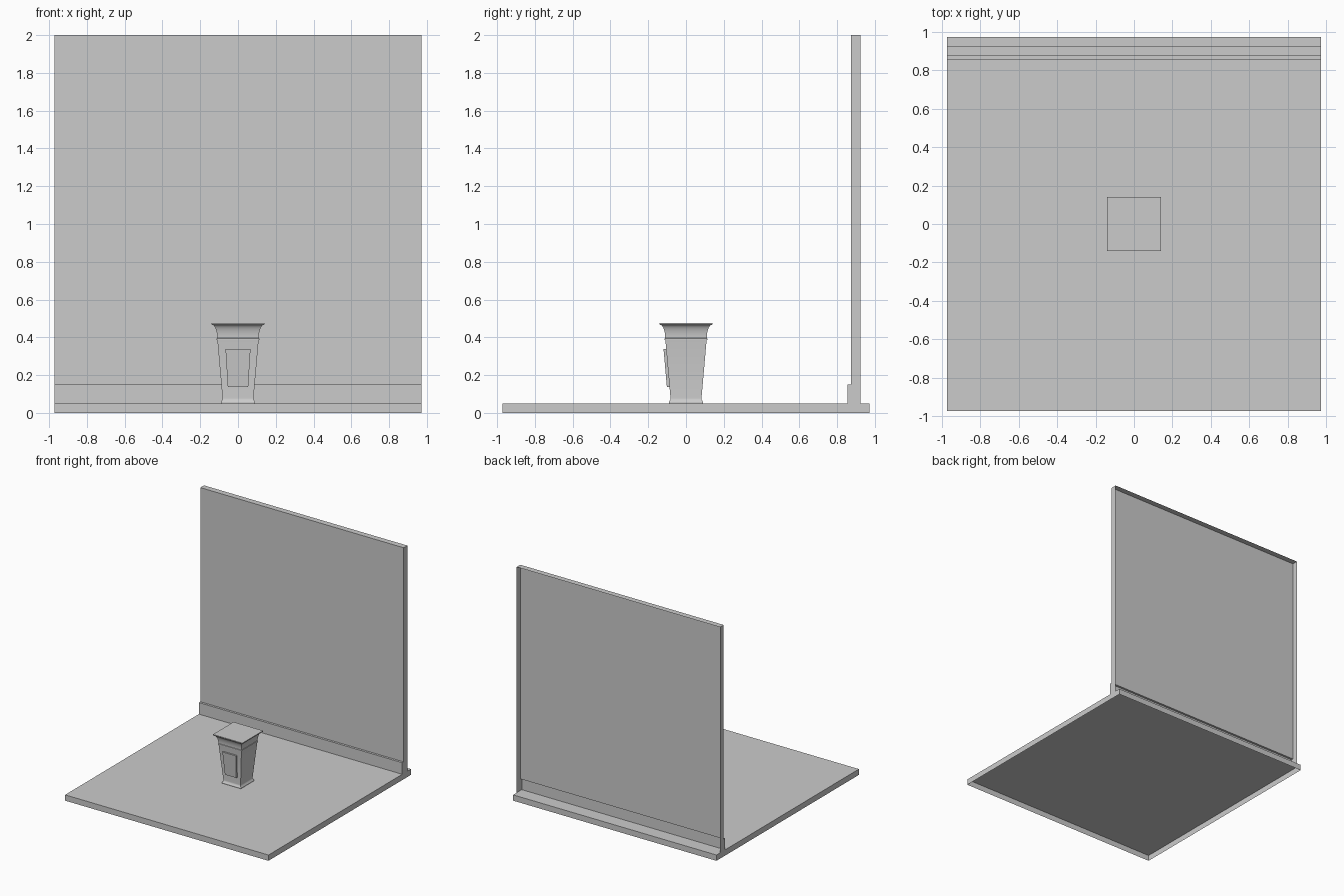
import bpy, bmesh, math
from mathutils import Vector

if "Cube" in bpy.data.objects:
    bpy.data.objects.remove(bpy.data.objects["Cube"])


def make(name, verts, faces, smooth=False):
    me = bpy.data.meshes.new(name)
    me.from_pydata(verts, [], faces)
    ob = bpy.data.objects.new(name, me)
    bpy.context.collection.objects.link(ob)
    if smooth:
        bpy.context.view_layer.objects.active = ob
        ob.select_set(True)
        bpy.ops.object.shade_smooth_by_angle(angle=math.radians(30))
        ob.select_set(False)
    return ob


def loft(name, rings, cap_start=False, cap_end=True, smooth=False):
    """Skin equal-length closed rings, optionally capping the ends."""
    n = len(rings[0])
    verts = [v for r in rings for v in r]
    faces = [(k * n + i, k * n + (i + 1) % n, (k + 1) * n + (i + 1) % n, (k + 1) * n + i)
             for k in range(len(rings) - 1) for i in range(n)]
    if cap_start:
        faces.append(tuple(reversed(range(n))))
    if cap_end:
        faces.append(tuple(range(len(verts) - n, len(verts))))
    return make(name, verts, faces, smooth)


def square(h, z):
    return [(-h, -h, z), (h, -h, z), (h, h, z), (-h, h, z)]


W = 0.972      # half width of the room
FLOOR = 0.05   # floor top

# Floor slab, open underneath
loft("floor", [square(W, 0), square(W, FLOOR)])

# Wall with stepped skirting, open at the back
BACK = 0.923
profile = [(BACK, 2), (0.873, 2), (0.873, 0.15), (0.854, 0.15), (0.854, FLOOR), (BACK, FLOOR)]
n = len(profile)
verts = [(x, y, z) for x in (-W, W) for y, z in profile]
faces = [(i, i + 1, n + i + 1, n + i) for i in range(n - 1)]
faces += [tuple(reversed(range(n))), tuple(range(n, 2 * n))]
make("wall_and_skirting", verts, faces)

# Pedestal: foot, tapered shaft, neck bead, cove and rim as (half width, height)
prof = [(0.091, FLOOR), (0.091, 0.057), (0.087, 0.063), (0.083, 0.070), (0.082, 0.078),
        (0.109, 0.385), (0.113, 0.387), (0.113, 0.394), (0.110, 0.396)]
for i in range(1, 10):
    t = i / 9 * math.pi / 2
    prof.append((0.110 + 0.027 * (1 - math.cos(t)), 0.396 + 0.070 * math.sin(t)))
prof += [(0.141, 0.469), (0.141, 0.477)]
loft("pedestal", [square(h, z) for h, z in prof], smooth=True)


# Raised front panel following the taper of the shaft
def panel_ring(offset):
    def corner(h, z):
        y = -(0.082 + 0.027 * (z - 0.078) / 0.307) - offset
        return (h, y, z)
    return [corner(-0.054, 0.138), corner(0.054, 0.138), corner(0.066, 0.337), corner(-0.066, 0.337)]


loft("front_panel", [panel_ring(0), panel_ring(0.014)])
